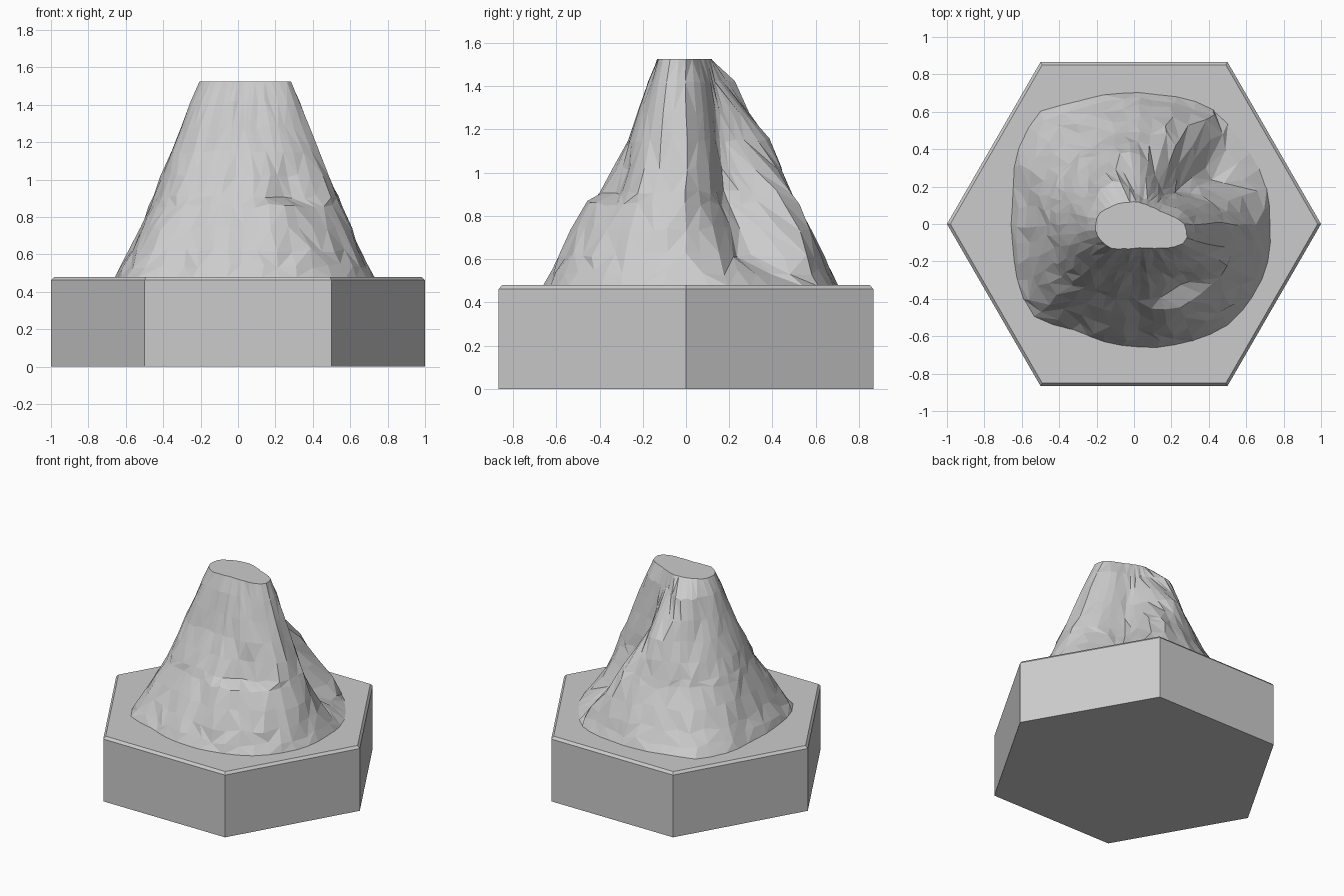
import bpy, math, random

if "Cube" in bpy.data.objects:
    bpy.data.objects.remove(bpy.data.objects["Cube"])

random.seed(4)


def add_mesh(name, verts, faces):
    mesh = bpy.data.meshes.new(name)
    mesh.from_pydata(verts, [], faces)
    mesh.update()
    ob = bpy.data.objects.new(name, mesh)
    bpy.context.collection.objects.link(ob)
    return ob


# Loft stacked rings of equal size, closed by a flat cap on top
def loft(name, rings, bottom=False, tris=False):
    n = len(rings[0])
    verts = [v for r in rings for v in r]
    faces = []
    for k in range(len(rings) - 1):
        for i in range(n):
            a, b = k * n + i, k * n + (i + 1) % n
            c, d = b + n, a + n
            if not tris:
                faces.append((a, b, c, d))
            elif random.random() < 0.5:
                faces += [(a, b, c), (a, c, d)]
            else:
                faces += [(a, b, d), (b, c, d)]
    faces.append(tuple(range((len(rings) - 1) * n, len(rings) * n)))
    if bottom:
        faces.append(tuple(reversed(range(n))))
    return add_mesh(name, verts, faces)


# Hexagonal plinth with a chamfered top edge
def hexagon(r, z):
    return [(r * math.cos(math.radians(60 * i)), r * math.sin(math.radians(60 * i)), z) for i in range(6)]


loft("hexagonal_base", [hexagon(1, 0), hexagon(1, 0.462), hexagon(0.982, 0.48)], bottom=True)

# Mountain: radius by direction (degrees) at each of six heights
LEVELS = [0.475, 0.62, 0.86, 1.15, 1.42, 1.525]
SPOKES = [
    (-20, .72, .64, .54, .42, .31, .27),
    (0, .70, .62, .53, .40, .29, .24),
    (18, .71, .57, .40, .31, .23, .16),   # gully
    (30, .71, .43, .32, .25, .19, .13),
    (42, .71, .46, .28, .21, .16, .12),
    (55, .73, .66, .37, .21, .14, .11),   # back ridge
    (68, .72, .65, .56, .25, .14, .11),
    (82, .70, .63, .52, .34, .14, .11),
    (100, .71, .63, .50, .40, .17, .12),
    (118, .74, .63, .49, .37, .27, .13),
    (132, .81, .67, .50, .37, .28, .15),
    (150, .76, .65, .51, .38, .27, .18),
    (168, .69, .61, .51, .39, .28, .23),
    (192, .69, .61, .50, .39, .28, .24),
    (220, .76, .65, .50, .36, .25, .20),
    (240, .66, .57, .43, .28, .19, .15),
    (268, .66, .57, .41, .25, .17, .125),
    (290, .68, .61, .51, .28, .18, .135),  # front ledge
    (312, .72, .64, .49, .33, .22, .17),
]
SPOKES.append((340,) + SPOKES[0][1:])


def radius(deg, z):
    deg = (deg + 20) % 360 - 20
    for s, t in zip(SPOKES, SPOKES[1:]):
        if s[0] <= deg <= t[0]:
            f = (deg - s[0]) / (t[0] - s[0])
            prof = [p + (q - p) * f for p, q in zip(s[1:], t[1:])]
            break
    z = min(max(z, LEVELS[0]), LEVELS[-1])
    for k in range(5):
        if z <= LEVELS[k + 1]:
            f = (z - LEVELS[k]) / (LEVELS[k + 1] - LEVELS[k])
            r = prof[k] + (prof[k + 1] - prof[k]) * f
            break
    # Soft notch just above the front ledge
    across = min(1, max(0, 1.4 - abs(deg - 302) / 20))
    up = max(0, 1 - abs(z - 0.91) / (0.05 if z < 0.91 else 0.2))
    return r - 0.09 * across * up


HEIGHTS = [0.475, 0.54, 0.62, 0.74, 0.86, 0.91, 1.02, 1.15, 1.28, 1.42, 1.525]
N = 44
rings = []
for k, h in enumerate(HEIGHTS):
    edge = k in (0, len(HEIGHTS) - 1)
    rough = 0.1 if edge else 1 - 0.6 * (h - 0.475)
    ring = []
    for i in range(N):
        deg = 360 * i / N + rough * random.uniform(-2.3, 2.3)
        z = h + (0 if edge else rough * random.uniform(-0.016, 0.016))
        r = radius(deg, z) + rough * random.uniform(-0.011, 0.011)
        a = math.radians(deg)
        ring.append((0.03 + r * math.cos(a), r * math.sin(a), z))
    rings.append(ring)
loft("rocky_mountain", rings, tris=True)
